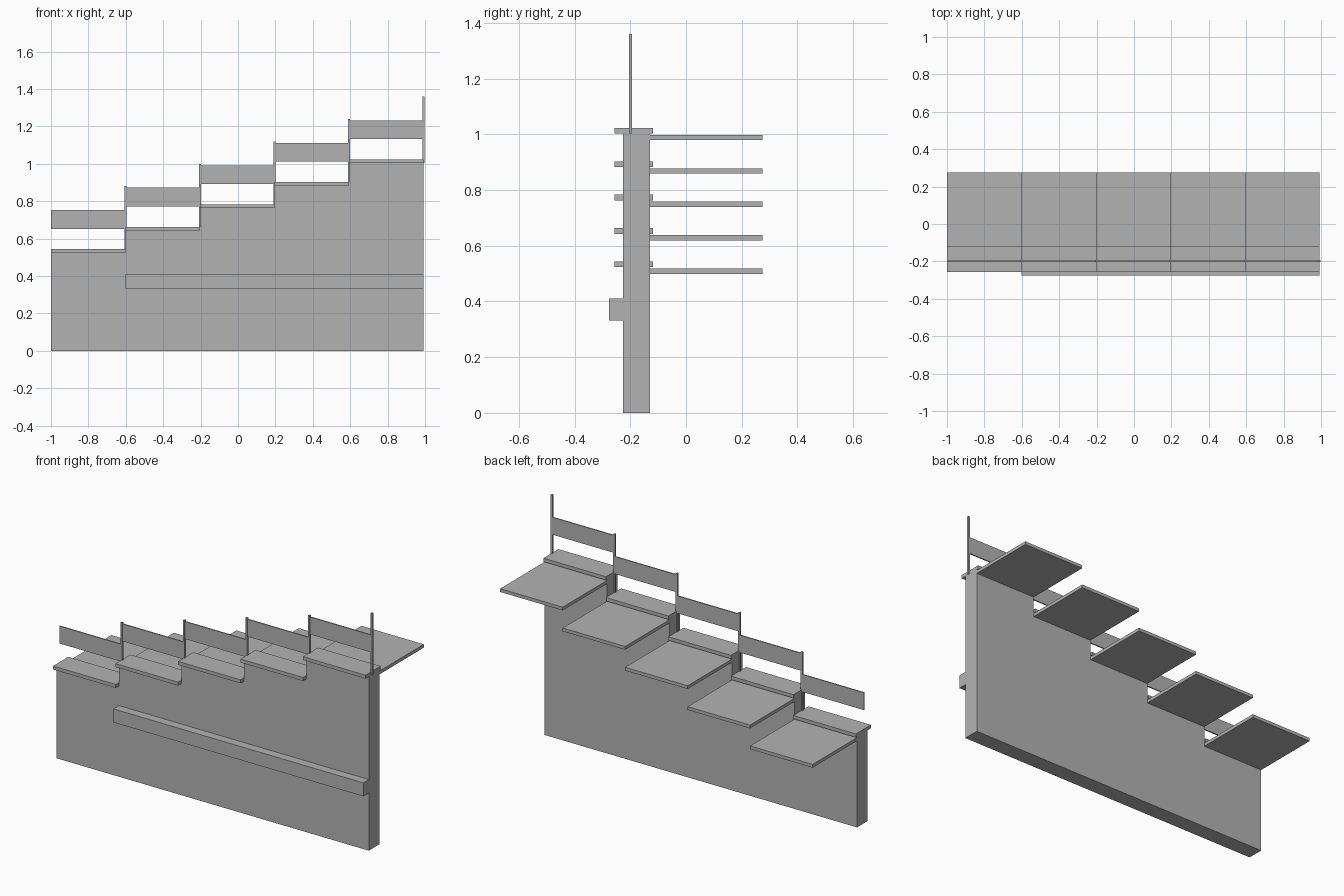
import bpy

cube = bpy.data.objects.get("Cube")
if cube:
    bpy.data.objects.remove(cube, do_unlink=True)

# Single concrete grey for everything
grey = bpy.data.materials.new("concrete_grey")
grey.use_nodes = True
colour = (0.45, 0.45, 0.45, 1)
grey.diffuse_color = colour
grey.node_tree.nodes["Principled BSDF"].inputs["Base Color"].default_value = colour


def box(name, x, y, z):
    """Box from (min, max) ranges on each axis."""
    bpy.ops.mesh.primitive_cube_add(size=1, location=[sum(r) / 2 for r in (x, y, z)])
    obj = bpy.context.object
    obj.name = name
    obj.scale = [r[1] - r[0] for r in (x, y, z)]
    bpy.ops.object.transform_apply(location=False, rotation=False, scale=True)
    obj.data.materials.append(grey)
    return obj


STEPS = 5
RUN = 0.3985
RISE = 0.12
POST = 0.0055

for i in range(STEPS):
    left = -1 + i * RUN
    right = left + RUN
    top = 0.523 + i * RISE
    span = (left, right)
    n = i + 1
    # Stepped wall section and its overhanging coping
    box(f"wall_section_{n}", span, (-0.226, -0.13), (0, top))
    box(f"coping_{n}", span, (-0.256, -0.119), (top, top + 0.02))
    # Flat deck slab behind the wall
    box(f"deck_slab_{n}", span, (-0.13, 0.275), (top - 0.024, top - 0.005))
    # Guard board and the post at its upper end
    box(f"guard_board_{n}", span, (-0.2, -0.193), (top + 0.129, top + 0.229))
    box(f"guard_post_{n}", (right - POST, right + POST), (-0.204, -0.193), (top, top + 0.357))

# Ledge along the front of the wall, starting at the second section
box("front_ledge", (-1 + RUN, -1 + STEPS * RUN), (-0.276, -0.226), (0.332, 0.41))
